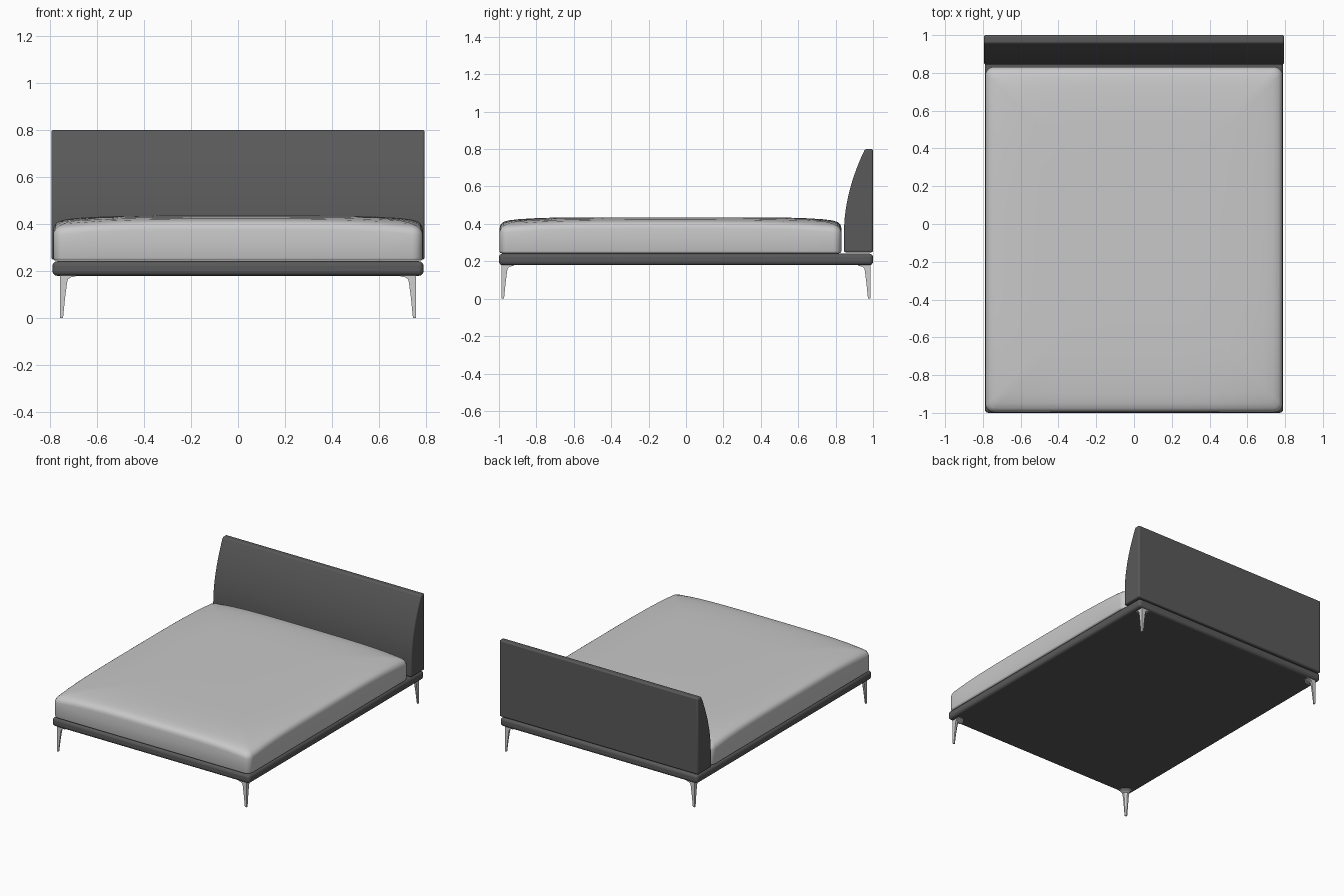
import bpy, bmesh, math

if "Cube" in bpy.data.objects:
    bpy.data.objects.remove(bpy.data.objects["Cube"], do_unlink=True)


def material(name, value):
    m = bpy.data.materials.new(name)
    m.use_nodes = True
    color = (value, value, value, 1)
    m.diffuse_color = color
    m.node_tree.nodes["Principled BSDF"].inputs["Base Color"].default_value = color
    return m


charcoal = material("charcoal upholstery", 0.1)
linen = material("light grey linen", 0.58)
metal = material("pale grey metal", 0.62)


def finish(name, bm, mat, bevel=0, angle=40):
    bmesh.ops.recalc_face_normals(bm, faces=bm.faces[:])
    mesh = bpy.data.meshes.new(name)
    bm.to_mesh(mesh)
    bm.free()
    mesh.materials.append(mat)
    obj = bpy.data.objects.new(name, mesh)
    bpy.context.collection.objects.link(obj)
    if bevel:
        mod = obj.modifiers.new("soft edges", "BEVEL")
        mod.width = bevel
        mod.segments = 4
        mod.limit_method = "ANGLE"
        mod.angle_limit = math.radians(40)
    bpy.ops.object.select_all(action="DESELECT")
    obj.select_set(True)
    bpy.context.view_layer.objects.active = obj
    bpy.ops.object.shade_smooth_by_angle(angle=math.radians(angle))
    return obj


def loft(rings):
    """Skin a stack of closed point rings and cap both ends."""
    bm = bmesh.new()
    loops = [[bm.verts.new(p) for p in ring] for ring in rings]
    n = len(loops[0])
    for a, b in zip(loops, loops[1:]):
        for i in range(n):
            j = (i + 1) % n
            bm.faces.new((a[i], a[j], b[j], b[i]))
    bm.faces.new(loops[0])
    bm.faces.new(loops[-1])
    return bm


def rounded_rect(hx, hy, r, corner=6, side=12):
    """Outline with rounded corners and evenly split straight sides."""
    signs = ((1, 1), (-1, 1), (-1, -1), (1, -1))
    arcs = []
    for k, (sx, sy) in enumerate(signs):
        arcs.append([(sx * (hx - r) + r * math.cos(t), sy * (hy - r) + r * math.sin(t))
                     for t in (math.pi / 2 * (k + i / corner) for i in range(corner + 1))])
    pts = []
    for k, arc in enumerate(arcs):
        pts += arc
        p, q = arc[-1], arcs[(k + 1) % 4][0]
        pts += [(p[0] + (q[0] - p[0]) * i / side, p[1] + (q[1] - p[1]) * i / side)
                for i in range(1, side)]
    return pts


# Bed base: a thin padded slab with rounded edges
bm = bmesh.new()
bmesh.ops.create_cube(bm, size=1)
for v in bm.verts:
    v.co = (v.co.x * 1.58, v.co.y * 2, 0.21 + v.co.z * 0.062)
finish("bed_base", bm, charcoal, bevel=0.02)

# Mattress: rounded walls rising into a crowned top that dips at the corners
HX, HY, CY = 0.787, 0.914, -0.083
rings = []
for inset, z in ((0.012, 0.243), (0.003, 0.246), (0, 0.254), (0, 0.32), (0, 0.375),
                 (0.003, 0.39), (0.01, 0.402), (0.022, 0.411), (0.05, 0.419),
                 (0.1, 0.425), (0.18, 0.43), (0.3, 0.434), (0.5, 0.435), (0.74, 0.435)):
    ring = []
    for x, y in rounded_rect(HX - inset, HY - inset, max(0.03, 0.045 - inset)):
        weight = max(0, min(1, (z - 0.32) / 0.07))
        dip = 0.03 * weight * (abs(x) / HX * abs(y) / HY) ** 4
        ring.append((x, y + CY, z - dip))
    rings.append(ring)
finish("mattress", loft(rings), linen, angle=60)

# Headboard: side profile with a curved, backward leaning front
profile = [(1, 0.248), (1, 0.8), (0.957, 0.8)]
for i in range(1, 13):
    t = i / 12
    profile.append((0.957 - 0.112 * (1 - (1 - t) ** 1.9), 0.8 - 0.44 * t))
profile.append((0.845, 0.248))
bm = loft([[(x, y, z) for y, z in profile] for x in (-0.795, 0.795)])
finish("headboard", bm, charcoal, bevel=0.01)

# Legs: slim tapers, flaring inward into a mounting plate at each corner
for sx, side in ((1, "left"), (-1, "right")):
    for sy, end in ((-1, "front"), (1, "back")):
        rings = []
        for z, size in ((0, 0.013), (0.08, 0.021), (0.15, 0.03), (0.164, 0.034),
                        (0.172, 0.044), (0.176, 0.065), (0.182, 0.066)):
            ox, oy = 0.758, 0.986
            rings.append([(sx * (ox - a * size), sy * (oy - b * size), z)
                          for a, b in ((0, 0), (1, 0), (1, 0.5), (0.5, 1), (0, 1))])
        finish(f"{end}_{side}_leg", loft(rings), metal, angle=35)
